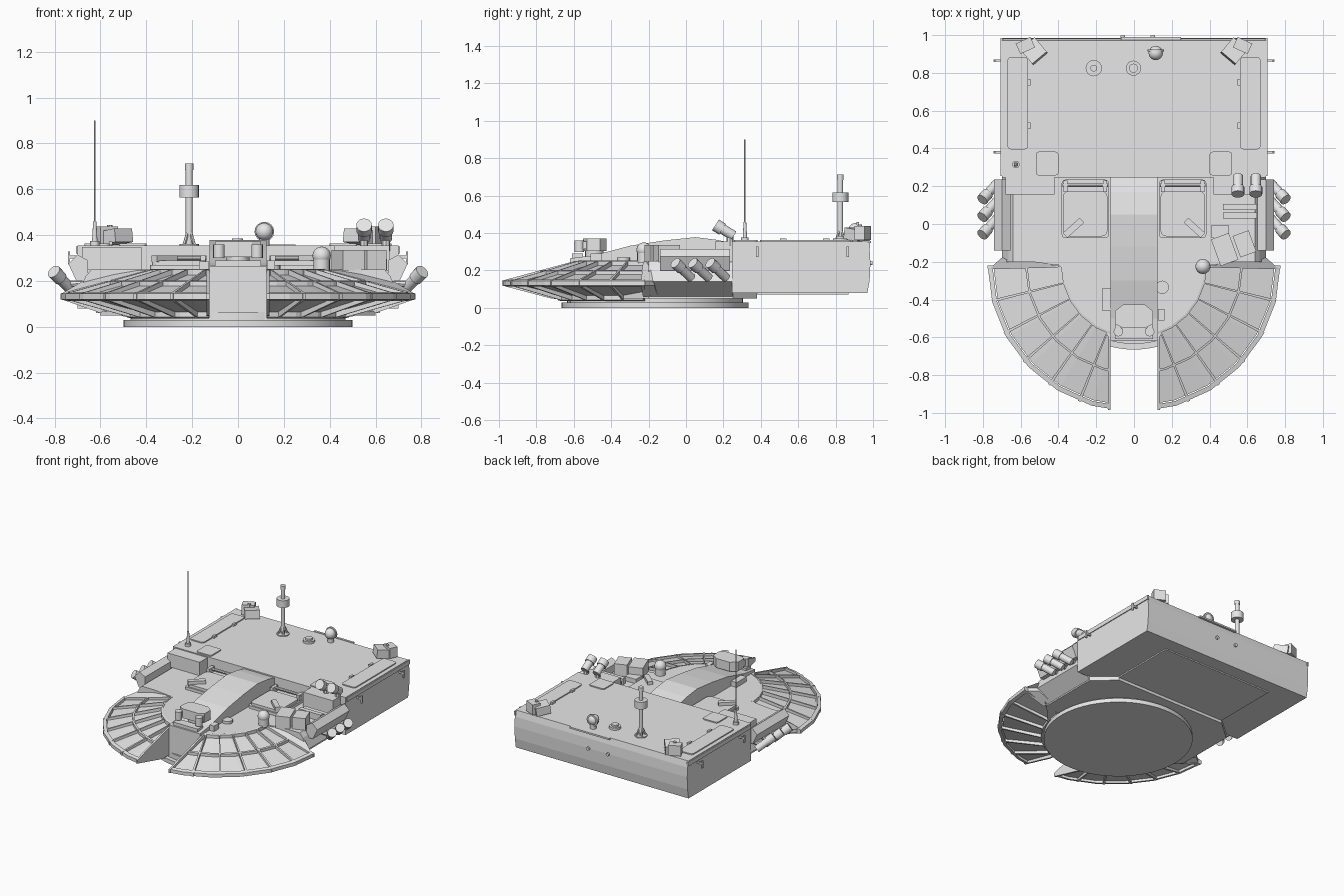
import bpy, bmesh
from math import sin, cos, pi, radians
from mathutils import Vector, Matrix

cube = bpy.data.objects.get("Cube")
if cube:
    bpy.data.objects.remove(cube, do_unlink=True)

grey = bpy.data.materials.new("plain_grey")
grey.use_nodes = True
grey.diffuse_color = (0.8, 0.8, 0.8, 1)
grey.node_tree.nodes["Principled BSDF"].inputs["Base Color"].default_value = (0.8, 0.8, 0.8, 1)
round_parts = []


def finish(name, bm):
    bmesh.ops.recalc_face_normals(bm, faces=bm.faces)
    me = bpy.data.meshes.new(name)
    bm.to_mesh(me)
    bm.free()
    me.materials.append(grey)
    ob = bpy.data.objects.new(name, me)
    bpy.context.collection.objects.link(ob)
    return ob


def loft(name, rings, bm=None):
    """Skin closed rings of equal length and cap both ends."""
    own = bm is None
    bm = bm or bmesh.new()
    vs = [[bm.verts.new(p) for p in r] for r in rings]
    n = len(rings[0])
    for a, b in zip(vs, vs[1:]):
        for i in range(n):
            j = (i + 1) % n
            bm.faces.new((a[i], a[j], b[j], b[i]))
    bm.faces.new(vs[0])
    bm.faces.new(vs[-1])
    return finish(name, bm) if own else None


def box(name, c, size, turn=0, tilt=0, bevel=0):
    bm = bmesh.new()
    m = Matrix.Translation(c) @ Matrix.Rotation(radians(turn), 4, 'Z') @ Matrix.Rotation(radians(tilt), 4, 'X')
    bmesh.ops.create_cube(bm, size=1, matrix=m @ Matrix.Diagonal((*size, 1)))
    if bevel:
        up = [e for e in bm.edges if abs((e.verts[0].co - e.verts[1].co).z) > size[2] * 0.9]
        bmesh.ops.bevel(bm, geom=up, offset=bevel, segments=3, affect='EDGES', profile=0.5)
    return finish(name, bm)


def tube(name, a, b, r, r2=None, n=16):
    a, b = Vector(a), Vector(b)
    d = b - a
    bm = bmesh.new()
    m = Matrix.Translation((a + b) / 2) @ d.to_track_quat('Z', 'Y').to_matrix().to_4x4()
    bmesh.ops.create_cone(bm, cap_ends=True, segments=n, radius1=r,
                          radius2=r if r2 is None else r2, depth=d.length, matrix=m)
    ob = finish(name, bm)
    round_parts.append(ob)
    return ob


def ball(name, c, r):
    bm = bmesh.new()
    bmesh.ops.create_uvsphere(bm, u_segments=16, v_segments=10, radius=r, matrix=Matrix.Translation(c))
    round_parts.append(finish(name, bm))


def mirrored(pts):
    return pts + [(-x, y) for x, y in reversed(pts)]


def side_profile(name, pts, x0, x1):
    return loft(name, [[(x, y, z) for y, z in pts] for x in (x0, x1)])


# Bustle with bulging rear face
side_profile("bustle", [(.245, .355), (.972, .355), (.982, .31), (.986, .24), (.982, .15),
                        (.97, .08), (.35, .08), (.245, .08)], -.7, .7)
box("bustle_floor_plate", (0, .62, .077), (.9, .5, .012))
box("rear_rail", (.09, .982, .352), (.32, .016, .012))
for x in (-.06, .1):
    tube("rear_bolt", (x, .97, .24), (x, .998, .24), .012)

# Turret ring and lower hull plate
tube("turret_ring", (0, -.165, 0), (0, -.165, .03), .5, n=64)
tube("ring_collar", (0, -.165, .03), (0, -.165, .065), .47, n=64)
base = mirrored([(.45, .38), (.6, .25), (.6, -.2), (.42, -.4), (.2, -.58)])
loft("lower_plate", [[(x, y, z) for x, y in base] for z in (.05, .1)])

# Middle hull with sloped sides
hull = [(.6, .06), (.7, .14), (.665, .22), (.64, .25)]
section = [(x, z) for x, z in hull] + [(-x, z) for x, z in reversed(hull)]
loft("middle_hull", [[(x, y, z) for x, z in section] for y in (.25, -.2)])
deck = [(.62, -.19)] + [(.385 * cos(a), -.22 - .385 * sin(a)) for a in [radians(13.5 * i) for i in range(6)]]
deck = mirrored(deck + [(.13, -.61)])
loft("front_deck", [[(x, y, z) for x, y in deck] for z in (.06, .25)])

# Gun housing and arched roof spine
side_profile("roof_spine", [(-.62, .02), (-.62, .265), (-.5, .28), (-.42, .30), (-.3, .332), (-.12, .36),
                            (.05, .378), (.17, .363), (.25, .345), (.25, .06)], -.125, .125)

# Segmented wedge armour on each cheek
CY, STEP = -.22, 13.5
RIM_R, MID_R, IN_R = .775, .565, .375


def top_z(r):
    return .145 + (RIM_R - r) * .27


def low_z(r):
    return max(.035, .12 - (RIM_R - r) * .27)


def sweep(bm, prof, a0, a1, s):
    steps = max(1, round((a1 - a0) / STEP))
    rings = []
    for i in range(steps + 1):
        a = radians(a0 + (a1 - a0) * i / steps)
        rings.append([(s * r * cos(a), CY - r * sin(a), z) for r, z in prof])
    loft("", rings, bm)


def band(r0, r1, drop, low=False):
    f, g = (low_z, 1) if low else (top_z, -1)
    return [(r0, f(r0)), (r1, f(r1)), (r1, f(r1) + g * drop), (r0, f(r0) + g * drop)]


for s, side in ((1, "left"), (-1, "right")):
    bm = bmesh.new()
    d = .024
    inner_low = .465
    core = [(RIM_R - .03, .128), (RIM_R - .03, .137), (IN_R, top_z(IN_R) - d),
            (IN_R, .05), (inner_low, low_z(inner_low) + d)]
    sweep(bm, core, 0, 6.5 * STEP, s)
    sweep(bm, [(RIM_R, .12), (RIM_R, .145), (RIM_R - .025, top_z(RIM_R - .025)),
               (RIM_R - .025, low_z(RIM_R - .025))], 0, 6.5 * STEP, s)
    for r, w in ((MID_R, .012), (IN_R, .012)):
        sweep(bm, band(r, r + w, .03), 0, 6.5 * STEP, s)
    sweep(bm, band(inner_low, inner_low + .02, .03, True), 0, 6.5 * STEP, s)
    # Radial ribs above and below
    rib = [(RIM_R, .12), (RIM_R, .145), (IN_R, top_z(IN_R)), (IN_R, .05), (inner_low, low_z(inner_low))]
    for i in range(6):
        sweep(bm, rib, i * STEP, i * STEP + 1.1, s)
    bmesh.ops.remove_doubles(bm, verts=bm.verts, dist=1e-6)
    cut = bmesh.ops.bisect_plane(bm, geom=bm.verts[:] + bm.edges[:] + bm.faces[:], plane_co=(s * .127, 0, 0),
                                 plane_no=(s, 0, 0), clear_inner=True)
    bmesh.ops.holes_fill(bm, edges=[e for e in cut["geom_cut"] if isinstance(e, bmesh.types.BMEdge)])
    finish(side + "_cheek_armour", bm)
    side_profile(side + "_cheek_end_plate", [(-.985, .12), (-.985, .145), (-.6, .249), (-.6, .04), (-.72, .05)],
                 s * .125, s * .138)
    loft(side + "_shoulder", [[(s * .6, -.23, .06), (s * .77, -.24, .12), (s * .77, -.24, .145), (s * .4, -.23, .245)],
                              [(s * .6, -.15, .06), (s * .69, -.17, .12), (s * .69, -.17, .145), (s * .6, -.15, .245)]])

    # Smoke launchers and their bracket
    loft(side + "_launcher_bracket", [[(s * x, y, z) for x, z in ((.655, .2), (.705, .2), (.74, .275), (.70, .315), (.655, .29))]
                                      for y in (-.14, .235)])
    for i in range(3):
        y = .215 - .093 * i
        a, b = Vector((s * .725, y, .16)), Vector((s * .798, y - .08, .235))
        tube(side + "_smoke_tube", a, b, .025)
        tube(side + "_smoke_cap", a.lerp(b, .68), a.lerp(b, 1.08), .031)
        tube(side + "_smoke_mount", (s * .65, y - .03, .19), a.lerp(b, .35), .014, n=8)

    # Crew hatch with hinge bar, periscope and handle
    x = s * .258
    box(side + "_hatch_rim", (x, .08, .258), (.25, .31, .024), bevel=.02)
    box(side + "_hatch", (x, .055, .278), (.235, .24, .022), bevel=.03)
    tube(side + "_hatch_hinge", (x - .12, .205, .3), (x + .12, .205, .3), .01, n=8)
    for k in (-.105, .105):
        box(side + "_hinge_arm", (x + k, .2, .28), (.022, .06, .06))
    box(side + "_periscope", (s * .32, -.02, .297), (.035, .12, .03), turn=s * 48)

    # Bustle roof fittings
    box(side + "_stowage_lid", (s * .615, .64, .357), (.11, .49, .012), bevel=.02)
    box(side + "_roof_panel", (s * .46, .32, .357), (.12, .125, .012), bevel=.015)
    for y in (.52, .75):
        box(side + "_lid_hinge", (s * .555, y, .364), (.016, .035, .016))
    for y in (.38, .865):
        box(side + "_lifting_lug", (s * .72, y, .305), (.045, .012, .012))
        box(side + "_lug_hook", (s * .737, y, .3), (.01, .014, .055))
    box(side + "_side_rail", (s * .7, .62, .335), (.012, .73, .03))
    box(side + "_corner_sensor", (s * .53, .915, .393), (.1, .1, .06), turn=s * -40, tilt=-8)
    box(side + "_corner_sensor_back", (s * .575, .945, .4), (.085, .06, .075), turn=s * -25)
    tube(side + "_corner_sensor_post", (s * .56, .93, .35), (s * .56, .93, .445), .012, n=8)

# Sight unit on the nose
hexa = mirrored([(.055, -.425), (.1, -.46), (.1, -.53), (.06, -.55)])
loft("sight_housing", [[(x, y, z) for x, y in hexa] for z in (.305, .372)])
tube("sight_pedestal", (0, -.49, .26), (0, -.49, .31), .05)
for s in (1, -1):
    tube("sight_eyepiece", (s * .083, -.57, .3), (s * .083, -.57, .36), .025)
    box("sight_arm", (s * .083, -.53, .335), (.03, .07, .04))
box("sight_step", (0, -.58, .277), (.2, .06, .025))

# Small deck boxes
for c, size, turn in (((-.148, -.4, .265), (.045, .115, .04), 0), ((.145, -.48, .265), (.035, .06, .05), 0),
                      ((.48, -.135, .29), (.1, .15, .09), 20), ((.585, -.105, .29), (.09, .12, .09), 20),
                      ((.455, -.04, .265), (.09, .07, .035), 0), ((.56, .045, .27), (.18, .032, .05), 0),
                      ((.56, .09, .265), (.18, .032, .04), 0), ((.54, .2, .3), (.24, .09, .11), 0),
                      ((-.55, .2, .298), (.26, .09, .1), 0)):
    box("deck_box", c, size, turn)
tube("deck_cap", (.15, -.335, .24), (.15, -.335, .27), .035)
tube("dome_sight_base", (.365, -.225, .24), (.365, -.225, .3), .036)
ball("dome_sight", (.365, -.225, .31), .04)

# Raised pair of forward tubes
for x in (.55, .645):
    tube("roof_tube", (x, .255, .385), (x, .165, .44), .027)
    tube("roof_tube_cap", (x, .195, .42), (x, .158, .444), .034)
    tube("roof_tube_post", (x, .235, .33), (x, .235, .395), .018, n=8)

# Whip antenna
tube("antenna_base", (-.625, .315, .35), (-.625, .315, .375), .02)
tube("antenna_spring", (-.625, .315, .37), (-.625, .315, .46), .012, .007)
tube("antenna_whip", (-.625, .315, .45), (-.625, .315, .9), .004, n=8)

# Weather mast
mx, my = -.213, .825
tube("mast_foot", (mx, my, .35), (mx, my, .362), .043)
tube("mast_pole", (mx, my, .36), (mx, my, .69), .015)
tube("mast_drum", (mx, my, .565), (mx, my, .618), .043)
tube("mast_cap", (mx, my, .685), (mx, my, .712), .018)
for i in range(4):
    a = i * pi / 2 + pi / 4
    tube("mast_leg", (mx + .033 * cos(a), my + .033 * sin(a), .355), (mx + .01 * cos(a), my + .01 * sin(a), .41), .007, n=6)

# Roof vent and ball sensor
tube("vent_base", (-.003, .825, .35), (-.003, .825, .372), .04)
tube("vent_cap", (-.003, .825, .37), (-.003, .825, .385), .024)
tube("ball_sensor_post", (.115, .91, .35), (.115, .91, .39), .022)
ball("ball_sensor", (.115, .905, .415), .038)
tube("ball_sensor_plate", (.115, .925, .415), (.115, .912, .415), .043)

# Smooth the round parts
bpy.ops.object.select_all(action='DESELECT')
for ob in round_parts:
    ob.select_set(True)
bpy.context.view_layer.objects.active = round_parts[0]
bpy.ops.object.shade_smooth_by_angle(angle=radians(35))
